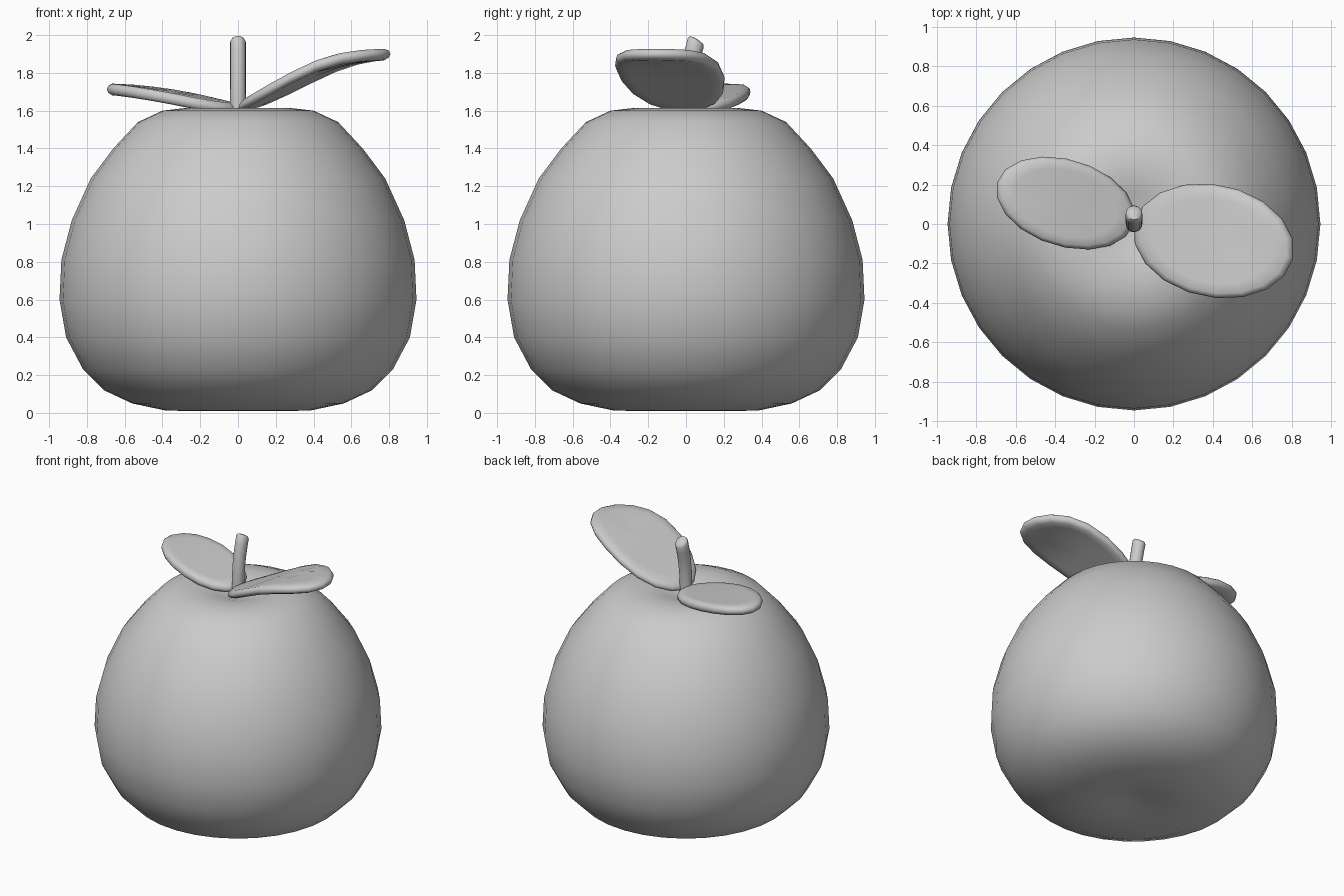
import bpy, bmesh, math
from mathutils import Vector

cube = bpy.data.objects.get("Cube")
if cube:
    bpy.data.objects.remove(cube, do_unlink=True)

# One plain grey for the whole model
grey = bpy.data.materials.new("plain_grey")
grey.use_nodes = True
colour = (0.6, 0.6, 0.6, 1)
grey.diffuse_color = colour
grey.node_tree.nodes["Principled BSDF"].inputs["Base Color"].default_value = colour


def revolve(name, profile, sides, place=lambda p: p, angle=60):
    """Spin (radius, height) points into a closed skin, bending it with place()."""
    bm = bmesh.new()
    rings = []
    for r, z in profile:
        count = 1 if r == 0 else sides
        turn = [math.tau * i / sides for i in range(count)]
        rings.append([bm.verts.new(place(Vector((r * math.cos(a), r * math.sin(a), z))))
                      for a in turn])
    for low, high in zip(rings, rings[1:]):
        for i in range(sides):
            j = (i + 1) % sides
            corners = [low[i % len(low)], low[j % len(low)],
                       high[j % len(high)], high[i % len(high)]]
            bm.faces.new(list(dict.fromkeys(corners)))
    bmesh.ops.recalc_face_normals(bm, faces=bm.faces)
    mesh = bpy.data.meshes.new(name)
    bm.to_mesh(mesh)
    bm.free()
    mesh.materials.append(grey)
    obj = bpy.data.objects.new(name, mesh)
    bpy.context.collection.objects.link(obj)
    bpy.ops.object.select_all(action="DESELECT")
    obj.select_set(True)
    bpy.context.view_layer.objects.active = obj
    bpy.ops.object.shade_smooth_by_angle(angle=math.radians(angle))
    return obj


# Fruit body, with a shallow dimple above and below
body = [(0, .04), (.1, .03), (.2, .01), (.38, .012), (.56, .05), (.71, .12), (.82, .23),
        (.91, .4), (.945, .6), (.935, .81), (.88, 1.02), (.78, 1.24), (.66, 1.4),
        (.53, 1.54), (.4, 1.6), (.27, 1.615), (.16, 1.595), (.08, 1.57), (0, 1.56)]
revolve("fruit_body", body, 32)


# Stem, leaning back toward its tip
def bend_stem(p):
    t = max(0, (p.z - 1.6) / 0.37)
    return Vector((p.x, p.y + 0.055 * t ** 2.2, p.z - p.y * 0.6 * t))


stem = [(0, 1.56)] + [(.042, 1.56 + .05 * i) for i in range(9)] + [(.034, 1.975), (0, 1.98)]
revolve("stem", stem, 16, bend_stem)


# Leaves: rounded oval pads following a rising curve from the stem
def make_leaf(name, length, half_width, heading, heights):
    along = Vector((math.cos(heading), math.sin(heading), 0))
    across = Vector((-along.y, along.x, 0))

    def rise(t):
        t = min(max(t, 0), 1) * (len(heights) - 1)
        i = min(int(t), len(heights) - 2)
        return heights[i] + (heights[i + 1] - heights[i]) * (t - i)

    def place(p):
        t = (p.x + 1) / 2
        return along * (t * length) + across * (p.y * half_width) + Vector((0, 0, rise(t) + p.z))

    pad = [(0, -.03), (.4, -.03), (.75, -.03), (.92, -.03), (.98, -.018), (1, 0),
           (.98, .018), (.92, .03), (.75, .03), (.4, .03), (0, .03)]
    revolve(name, pad, 18, place, 75)


make_leaf("large_leaf", .825, .285, math.radians(-12), [1.61, 1.67, 1.74, 1.81, 1.865, 1.89, 1.9])
make_leaf("small_leaf", .725, .22, math.radians(163), [1.605, 1.63, 1.66, 1.685, 1.705, 1.715])
